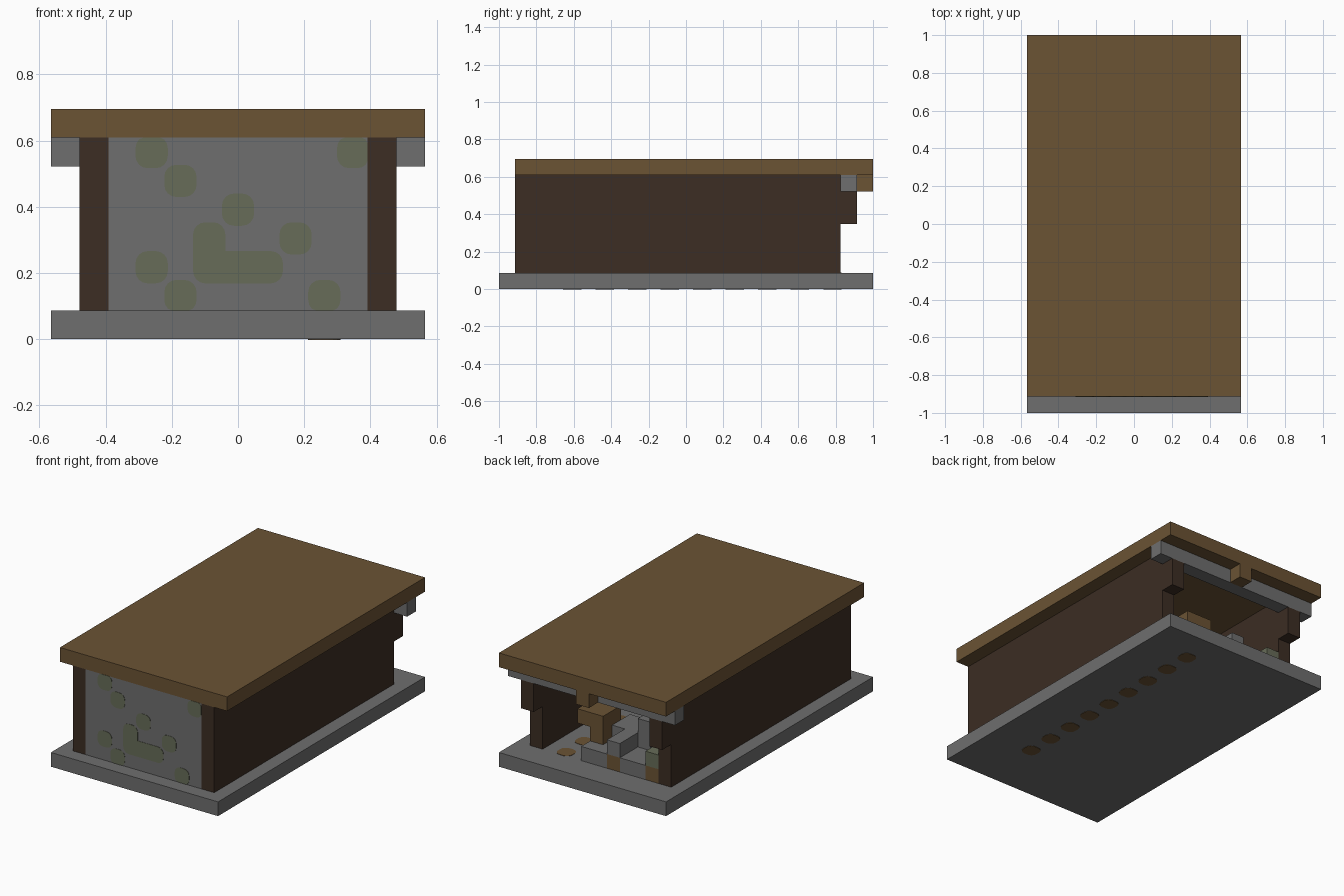
import bpy, bmesh, math

U = 2 / 23  # one block of the building grid

if "Cube" in bpy.data.objects:
    bpy.data.objects.remove(bpy.data.objects["Cube"], do_unlink=True)


def make_material(name, rgb):
    lin = [((c / 255 + 0.055) / 1.055) ** 2.4 for c in rgb] + [1]
    mat = bpy.data.materials.new(name)
    mat.use_nodes = True
    mat.diffuse_color = lin
    mat.node_tree.nodes["Principled BSDF"].inputs["Base Color"].default_value = lin
    return mat


STONE = make_material("grey stone", (110, 110, 110))
MOSS = make_material("mossy stone", (103, 108, 88))
PLANK = make_material("brown planks", (107, 83, 52))
DARK = make_material("dark timber", (60, 45, 35))


def finish(name, bm, mat):
    bmesh.ops.recalc_face_normals(bm, faces=bm.faces)
    mesh = bpy.data.meshes.new(name)
    bm.to_mesh(mesh)
    bm.free()
    mesh.materials.append(mat)
    bpy.context.collection.objects.link(bpy.data.objects.new(name, mesh))


def box(name, mat, x, y, z):
    """Box from grid ranges: x from the centre, y from the back edge, z from the ground."""
    bm = bmesh.new()
    bmesh.ops.create_cube(bm, size=1)
    for v in bm.verts:
        v.co.x = U * x[v.co.x > 0]
        v.co.y = 1 - U * y[v.co.y < 0]
        v.co.z = U * z[v.co.z > 0]
    finish(name, bm, mat)


def patches(name, mat, rects, place, limits):
    """Thin rounded plates; place maps plate coordinates and depth to a position."""
    bm = bmesh.new()
    u0, v0, u1, v1 = limits
    pad, r = 0.06, 0.42
    for a0, b0, a1, b1 in rects:
        outline = []
        for corner in range(4):
            cx = a1 + pad - r if corner in (0, 3) else a0 - pad + r
            cy = b1 + pad - r if corner < 2 else b0 - pad + r
            for step in range(5):
                t = math.pi / 2 * (corner + step / 4)
                outline.append((min(max(cx + r * math.cos(t), u0), u1),
                                min(max(cy + r * math.sin(t), v0), v1)))
        rings = [[bm.verts.new(place(p, q, d)) for p, q in outline] for d in (0, 0.002)]
        for ring in rings:
            bm.faces.new(ring)
        n = len(outline)
        for i in range(n):
            j = (i + 1) % n
            bm.faces.new((rings[0][i], rings[0][j], rings[1][j], rings[1][i]))
    bmesh.ops.dissolve_degenerate(bm, dist=0.00001, edges=bm.edges)
    finish(name, bm, mat)


# Shell: floor slab, roof and end wall
box("floor_slab", STONE, (-6.5, 6.5), (0, 23), (0, 1))
box("roof", PLANK, (-6.5, 6.5), (0, 22), (7, 8))
box("front_wall", STONE, (-4.5, 4.5), (21, 22), (1, 7))

# Side walls with overhanging upper ends
for side, x in (("left", (4.5, 5.5)), ("right", (-5.5, -4.5))):
    box(side + "_wall", DARK, x, (2, 22), (1, 7))
    box(side + "_wall_bracket", DARK, x, (1, 2), (4, 6))

# Lintel over the open end and the stub hanging in front of it
box("back_lintel", STONE, (-6.5, 6.5), (1, 2), (6, 7))
box("roof_stub", PLANK, (-0.5, 0.5), (0, 1), (6, 7))

# Moss on both faces of the end wall: column and row of each block
cells = [(-3, 6), (4, 6), (-2, 5), (0, 4), (2, 3), (-3, 2), (-2, 1), (3, 1)]
moss = [(i - 0.5, k, i + 0.5, k + 1) for i, k in cells]
moss += [(-1.5, 2, 1.5, 3), (-1.5, 2, -0.5, 4)]
wall_limits = (-4.5, 1, 4.5, 7)
patches("front_moss", MOSS, moss,
        lambda p, q, d: (p * U, 1 - 22 * U - d, q * U), wall_limits)
patches("inner_moss", MOSS, moss,
        lambda p, q, d: (p * U, 1 - 21 * U + d, q * U), wall_limits)

# Row of timber plugs through the floor
plugs = [(2.5, 2 + 2 * k, 3.5, 3 + 2 * k) for k in range(9)]
floor_limits = (-6.5, 0, 6.5, 23)
patches("floor_plugs_top", PLANK, plugs,
        lambda p, q, d: (p * U, 1 - q * U, U + d), floor_limits)
patches("floor_plugs_bottom", PLANK, plugs,
        lambda p, q, d: (p * U, 1 - q * U, -d), floor_limits)

# Low stone counter inside the open end, with two timber blocks in its face
box("counter_end", PLANK, (-4.5, -3.5), (2, 3), (1, 2))
box("counter_right", STONE, (-3.5, -1.5), (2, 3), (1, 2))
box("counter_middle", PLANK, (-1.5, -0.5), (2, 3), (1, 2))
box("counter_left", STONE, (-0.5, 1.5), (2, 3), (1, 2))
box("counter_back", STONE, (-4.5, 1.5), (3, 6), (1, 2))
box("mossy_block", MOSS, (-4.5, -3.5), (2, 3), (2, 3))

# Stepped stones and wooden seat on the counter
box("stone_step", STONE, (-1.5, -0.5), (2, 4), (2, 3))
box("stone_ledge", STONE, (-2.5, 0.5), (4, 6), (2, 3))
box("stone_post", STONE, (-2.5, -1.5), (4, 5), (3, 4))
box("seat_post", PLANK, (0.5, 1.5), (3, 5), (2, 3))
box("seat_top", PLANK, (0.5, 2.5), (3, 5), (3, 4))
